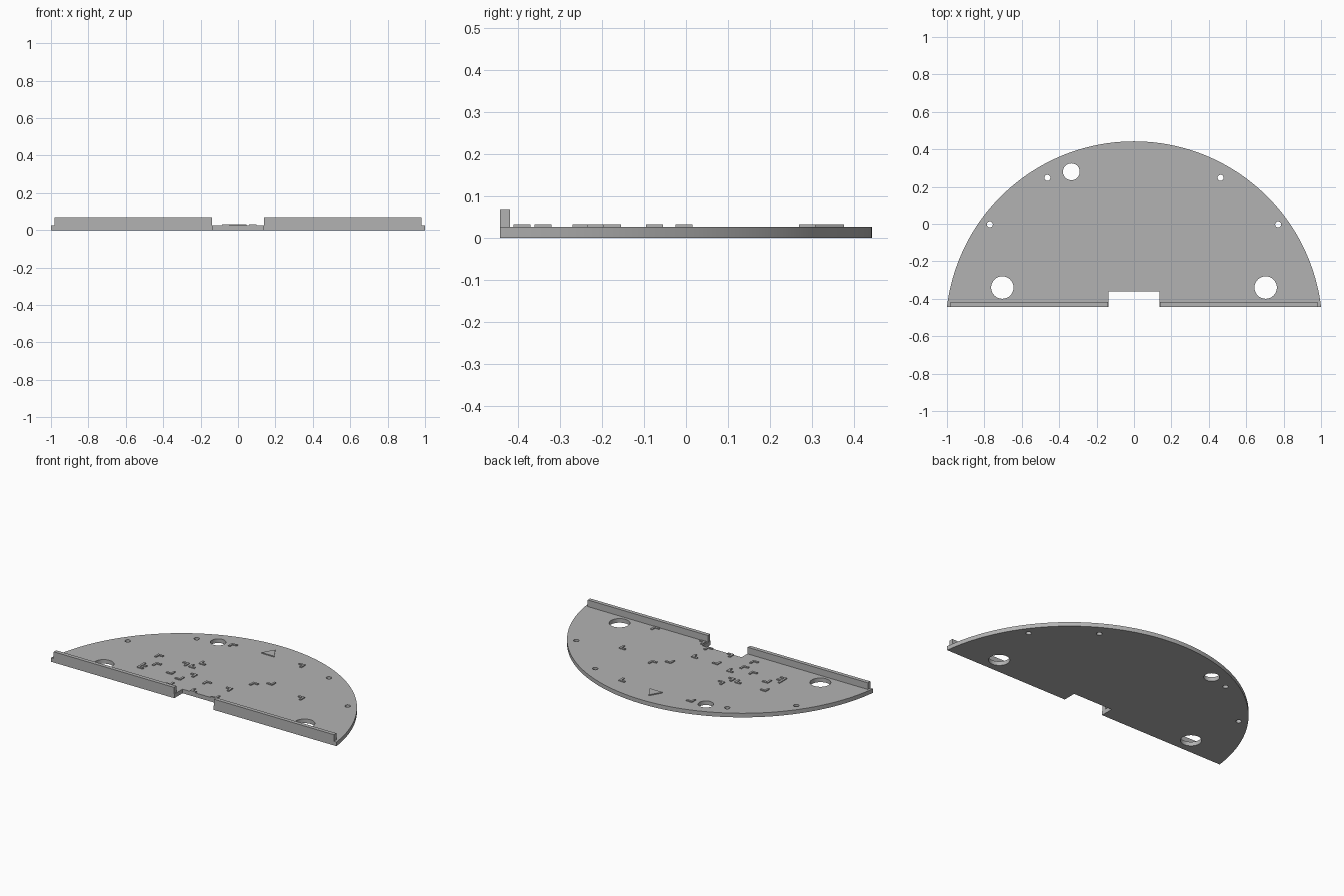
import bpy
from math import sin, cos, pi, asin, sqrt

if "Cube" in bpy.data.objects:
    bpy.data.objects.remove(bpy.data.objects["Cube"])

grey = bpy.data.materials.new("plain grey")
grey.use_nodes = True
colour = (0.45, 0.45, 0.45, 1)
grey.diffuse_color = colour
grey.node_tree.nodes["Principled BSDF"].inputs["Base Color"].default_value = colour


def slab(name, outlines, z0, z1):
    """Extrude flat outlines (inner ones become holes) from z0 to z1."""
    curve = bpy.data.curves.new(name, "CURVE")
    curve.dimensions = "2D"
    curve.fill_mode = "BOTH"
    curve.extrude = (z1 - z0) / 2
    for points in outlines:
        spline = curve.splines.new("POLY")
        spline.points.add(len(points) - 1)
        for target, (x, y) in zip(spline.points, points):
            target.co = (x, y, 0, 1)
        spline.use_cyclic_u = True
    obj = bpy.data.objects.new(name, curve)
    obj.location.z = (z0 + z1) / 2
    bpy.context.collection.objects.link(obj)
    bpy.ops.object.select_all(action="DESELECT")
    obj.select_set(True)
    bpy.context.view_layer.objects.active = obj
    bpy.ops.object.convert(target="MESH")
    obj = bpy.context.object
    obj.data.materials.clear()
    obj.data.materials.append(grey)
    bpy.ops.object.shade_smooth_by_angle(angle=pi / 6)
    return obj


def circle(x, y, r, n=32):
    return [(x + r * cos(2 * pi * i / n), y + r * sin(2 * pi * i / n)) for i in range(n)]


def box(x0, x1, y0, y1):
    return [(x0, y0), (x1, y0), (x1, y1), (x0, y1)]


# Base plate: circle segment with a notch in the straight edge and round holes
FRONT, BACK, TOP = -0.4425, 0.4425, 0.026
depth = BACK - FRONT
radius = (1 + depth ** 2) / (2 * depth)
centre = BACK - radius
half = asin(1 / radius)
steps = 96
outline = [(radius * sin(half - 2 * half * i / steps),
            centre + radius * cos(half - 2 * half * i / steps)) for i in range(steps + 1)]
outline += [(-0.137, FRONT), (-0.137, -0.36), (0.137, -0.36), (0.137, FRONT)]
holes = [circle(-0.335, 0.28, 0.045)]
for s in (-1, 1):
    holes += [circle(s * 0.704, -0.34, 0.06),
              circle(s * 0.463, 0.248, 0.016),
              circle(s * 0.771, -0.003, 0.016)]
slab("base_plate", [outline] + holes, 0, TOP)

# Upright rails along the straight edge, either side of the notch
for side, s in (("left", 1), ("right", -1)):
    slab(side + "_rail", [box(*sorted((s * 0.14, s * 0.982)), FRONT, -0.418)], TOP - 0.002, 0.068)

# Raised direction triangle
MARK = 0.032
slab("direction_triangle", [[(-0.045, 0.298), (0.045, 0.298), (0, 0.375)]], TOP - 0.001, MARK)


def corner_mark(name, x, y, sx, sy, size=0.04, width=0.013):
    """L-shaped mark whose outer corner is at x, y and points to sx, sy."""
    shape = [(0, 0), (size, 0), (size, width), (width, width), (width, size), (0, size)]
    slab(name, [[(x - sx * a, y - sy * b) for a, b in shape]], TOP - 0.001, MARK)


# Corner marks around the component positions
areas = {
    "centre": (-0.257, 0.257, -0.025, 0.308),
    "left": (0.145, 0.508, -0.41, -0.055),
    "front": (-0.085, 0.1, -0.36, -0.195),
    "right": (-0.52, -0.3, -0.235, -0.055),
}
for name, (x0, x1, y0, y1) in areas.items():
    for x, sx in ((x0, -1), (x1, 1)):
        for y, sy in ((y0, -1), (y1, 1)):
            corner_mark(name + "_corner_mark", x, y, sx, sy)

# Extra marks of the overlapping positions on the right
for x, y, sx, sy in ((-0.52, -0.27, -1, -1), (-0.465, -0.155, -1, 1), (-0.28, -0.095, -1, -1),
                     (-0.215, -0.27, 1, -1), (-0.22, -0.36, 1, -1), (-0.175, -0.155, 1, 1)):
    corner_mark("extra_corner_mark", x, y, sx, sy)
